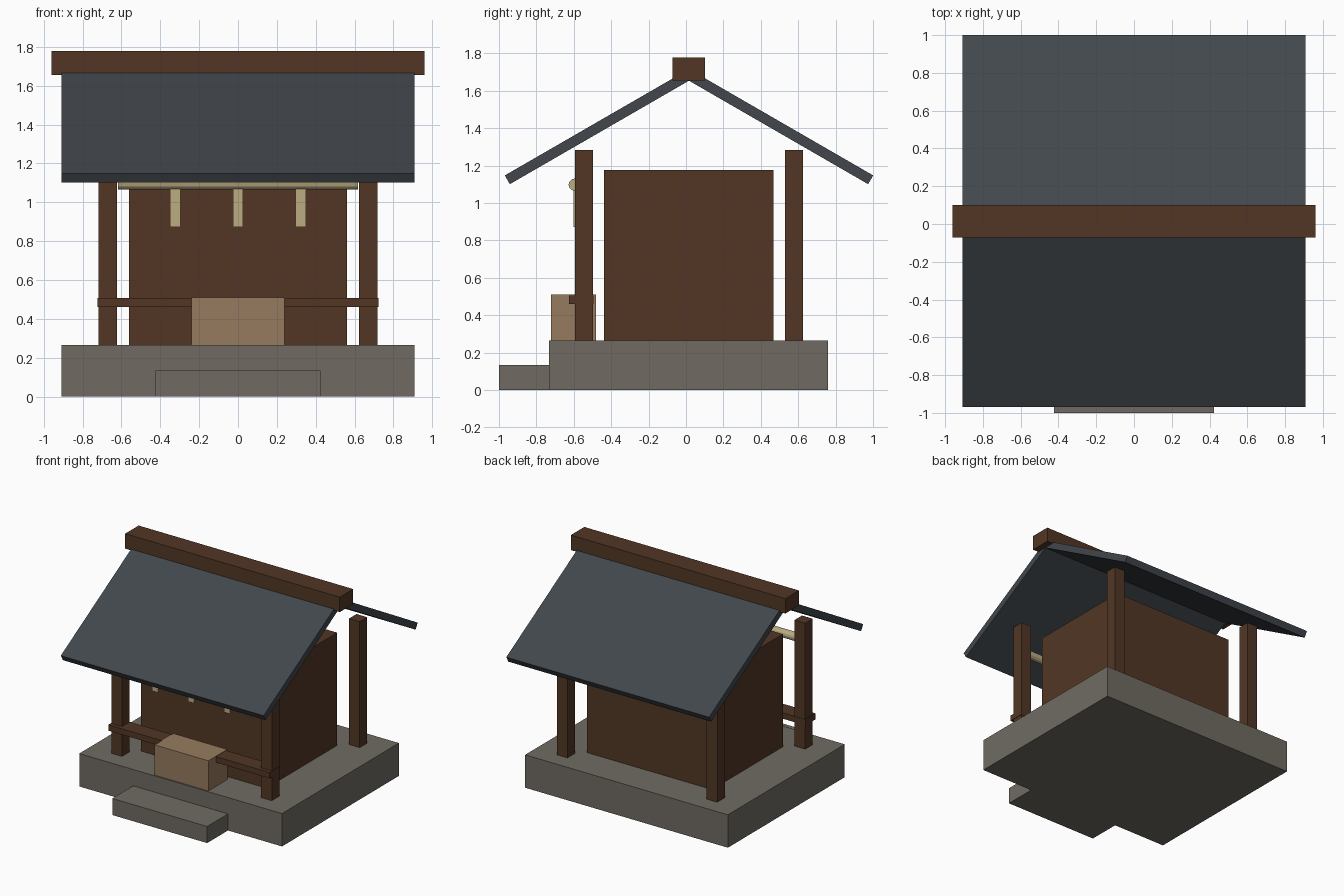
import bpy, math
from mathutils import Vector, Matrix

if "Cube" in bpy.data.objects:
    bpy.data.objects.remove(bpy.data.objects["Cube"])

CY = 0.015   # centre line of the building in y


def material(name, rgb):
    m = bpy.data.materials.new(name)
    m.diffuse_color = (*rgb, 1)
    m.use_nodes = True
    m.node_tree.nodes["Principled BSDF"].inputs["Base Color"].default_value = m.diffuse_color
    return m


stone = material("grey stone", (0.162, 0.147, 0.124))
wood = material("dark wood", (0.084, 0.037, 0.018))
pale_wood = material("pale wood", (0.310, 0.198, 0.115))
slate = material("slate roof", (0.054, 0.063, 0.074))
straw = material("straw", (0.495, 0.415, 0.220))


def box(name, lo, hi, mat):
    """Box between two opposite corners."""
    lo, hi = Vector(lo), Vector(hi)
    bpy.ops.mesh.primitive_cube_add(size=1)
    ob = bpy.context.object
    ob.name = name
    ob.data.transform(Matrix.Translation((lo + hi) / 2) @ Matrix.Diagonal((*(hi - lo), 1)))
    ob.data.materials.append(mat)
    return ob


# stone base and entrance step
box("stone_base", (-0.907, -0.733, 0), (0.907, 0.76, 0.266), stone)
box("front_step", (-0.424, -1.0, 0), (0.424, -0.733, 0.134), stone)

# main hall
box("hall_body", (-0.56, -0.438, 0.266), (0.56, 0.468, 1.177), wood)

# four corner posts
for side, x in (("left", -0.67), ("right", 0.67)):
    for end, y in (("front", -0.546), ("back", 0.578)):
        box(f"{end}_{side}_post", (x - 0.048, y - 0.048, 0.266),
            (x + 0.048, y + 0.048, 1.284), wood)

# front railing and the offering box it passes through
box("front_rail", (-0.722, -0.626, 0.46), (0.722, -0.495, 0.507), wood)
box("offering_box", (-0.24, -0.722, 0.266), (0.24, -0.48, 0.51), pale_wood)

# two sloping roof panels, hinged at the inner bottom edge under the ridge
for name, turn in (("front_roof_panel", math.pi), ("back_roof_panel", 0)):
    panel = box(name, (-0.907, 0, 0), (0.907, 1.106, 0.054), slate)
    panel.data.transform(Matrix.Translation((0, CY + 0.001, 1.654))
                         @ Matrix.Rotation(turn, 4, 'Z')
                         @ Matrix.Rotation(-math.radians(30), 4, 'X'))

# ridge beam
box("ridge_beam", (-0.96, CY - 0.086, 1.656), (0.96, CY + 0.086, 1.777), wood)

# hanging rope across the front posts
bpy.ops.mesh.primitive_cylinder_add(vertices=12, radius=0.033, depth=1.236,
                                    location=(0, -0.595, 1.098),
                                    rotation=(0, math.pi / 2, 0))
rope = bpy.context.object
rope.name = "straw_rope"
rope.data.materials.append(straw)

# three streamers under the rope
for i, x in enumerate((-0.322, 0, 0.322)):
    box(f"streamer_{i + 1}", (x - 0.027, -0.602, 0.872), (x + 0.027, -0.588, 1.09), straw)
